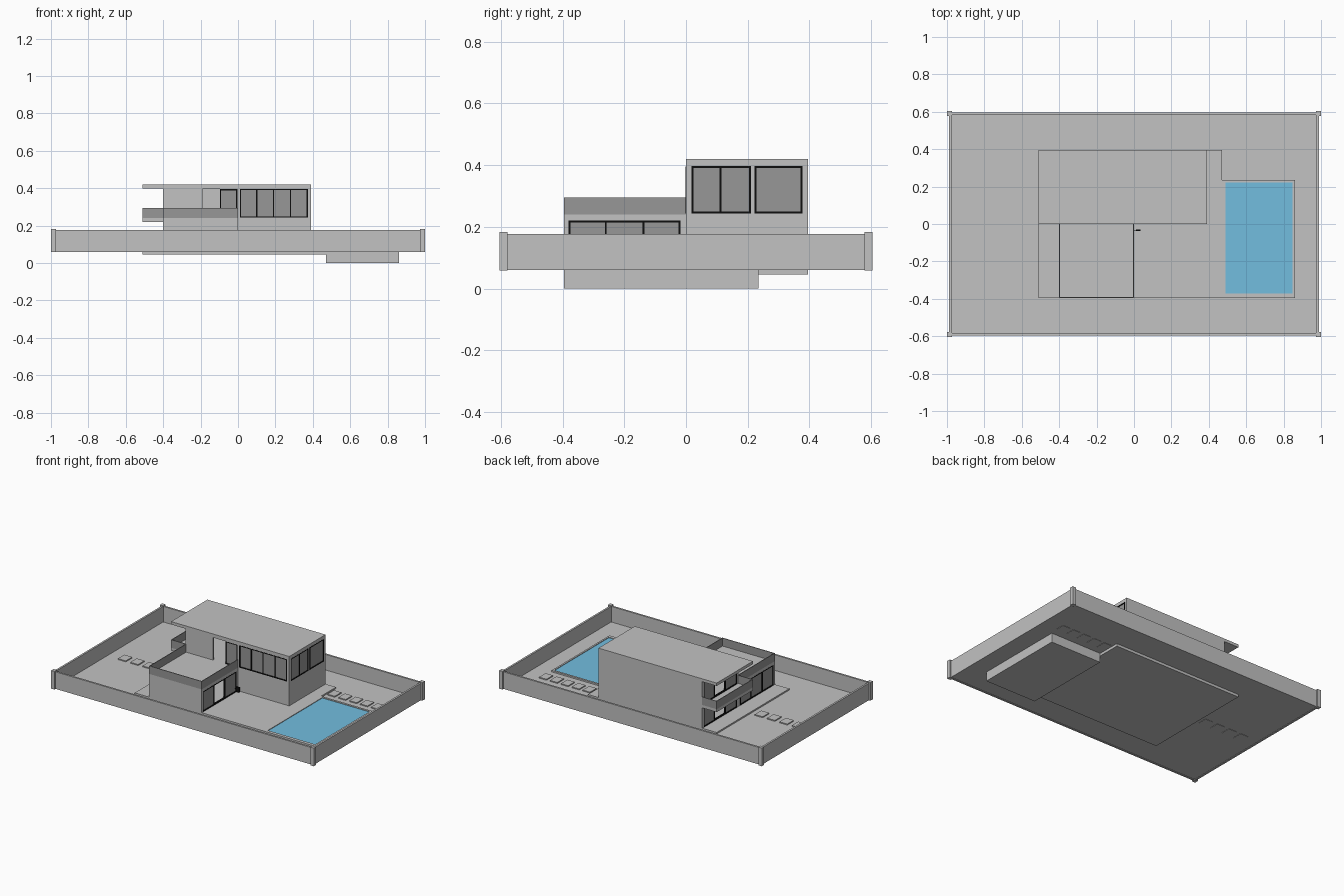
import bpy, bmesh

if "Cube" in bpy.data.objects:
    bpy.data.objects.remove(bpy.data.objects["Cube"])


def material(name, rgb):
    m = bpy.data.materials.new(name)
    m.diffuse_color = (*rgb, 1)
    m.use_nodes = True
    m.node_tree.nodes["Principled BSDF"].inputs["Base Color"].default_value = m.diffuse_color
    return m


GREY = material("plaster_grey", (0.54, 0.54, 0.54))
GLASS = material("smoked_glass", (0.31, 0.31, 0.31))
BLACK = material("black_frame", (0.004, 0.004, 0.004))
WATER = material("pool_blue", (0.17, 0.51, 0.74))


def boxes(name, mat, items):
    """One object made of boxes given as (x0, x1, y0, y1, z0, z1)."""
    bm = bmesh.new()
    for x0, x1, y0, y1, z0, z1 in items:
        vs = bmesh.ops.create_cube(bm, size=1)["verts"]
        for v in vs:
            v.co.x = x1 if v.co.x > 0 else x0
            v.co.y = y1 if v.co.y > 0 else y0
            v.co.z = z1 if v.co.z > 0 else z0
    me = bpy.data.meshes.new(name)
    bm.to_mesh(me)
    bm.free()
    me.materials.append(mat)
    ob = bpy.data.objects.new(name, me)
    bpy.context.collection.objects.link(ob)
    return ob


def oriented(axis, a0, a1, d0, d1, z0, z1):
    """Box running along x or y, with d as its depth across."""
    return (a0, a1, d0, d1, z0, z1) if axis == "x" else (d0, d1, a0, a1, z0, z1)


def wall(name, axis, span, depth, zs, holes=()):
    """Wall with rectangular holes (a0, a1, z0, z1), sorted along the wall."""
    out, a = [], span[0]
    for h0, h1, hz0, hz1 in holes:
        out.append(oriented(axis, a, h0, *depth, *zs))
        if hz0 > zs[0]:
            out.append(oriented(axis, h0, h1, *depth, zs[0], hz0))
        if hz1 < zs[1]:
            out.append(oriented(axis, h0, h1, *depth, hz1, zs[1]))
        a = h1
    out.append(oriented(axis, a, span[1], *depth, *zs))
    boxes(name, GREY, out)


def window(name, axis, depth, posts, z0, z1, opened=()):
    """Black frame with a post at each position and glass between posts."""
    d0, d1 = depth
    mid, t = (d0 + d1) / 2, 0.006
    bars = [oriented(axis, posts[0], posts[-1], d0, d1, z0, z0 + t),
            oriented(axis, posts[0], posts[-1], d0, d1, z1 - t, z1)]
    panes = []
    for i, p in enumerate(posts):
        s = min(max(p - t / 2, posts[0]), posts[-1] - t)
        bars.append(oriented(axis, s, s + t, d0, d1, z0, z1))
        if i + 1 < len(posts) and i not in opened:
            panes.append(oriented(axis, p, posts[i + 1], mid - .002, mid + .002, z0 + t, z1 - t))
    boxes(name + "_frame", BLACK, bars)
    boxes(name + "_glass", GLASS, panes)


# Plot: ground, boundary walls and corner posts
boxes("ground", GREY, [(-.98, .98, -.585, .585, .063, .07)])
boxes("boundary_wall", GREY,
      [(-.985, .985, *sorted((s * .582, s * .595)), .06, .177) for s in (-1, 1)] +
      [(*sorted((s * .977, s * .99)), -.59, .59, .06, .177) for s in (-1, 1)])
boxes("corner_posts", GREY,
      [(*sorted((sx * .974, sx)), *sorted((sy * .578, sy * .604)), .058, .183)
       for sx in (-1, 1) for sy in (-1, 1)])

# Stepping stones on both sides
boxes("stepping_stones", GREY,
      [(x - .03, x + .03, -.035, .035, .061, .077) for x in (-.86 + .094 * i for i in range(4))] +
      [(x - .028, x + .028, .285, .355, .061, .077) for x in (.51 + .083 * i for i in range(5))])

# House foundation and swimming pool
boxes("foundation", GREY, [(-.51, .47, -.395, .395, .045, .08)])
boxes("pool_basin", GREY, [
    (.47, .86, -.395, .235, 0, .02),
    (.47, .488, -.395, .235, .02, .08), (.848, .86, -.395, .235, .02, .08),
    (.488, .848, -.395, -.372, .02, .08), (.488, .848, .221, .235, .02, .08)])
boxes("pool_water", WATER, [(.488, .848, -.372, .221, .068, .076)])

# Slabs: upper floor with balcony, wing roof terrace, main roof
boxes("floor_slab", GREY, [(-.51, .39, 0, .395, .22, .24), (-.40, 0, -.395, 0, .22, .24)])
boxes("main_roof", GREY, [(-.51, .39, 0, .395, .40, .42)])

T = .012
LEFT, RIGHT, WING_RIGHT = (-.40, -.40 + T), (.39 - T, .39), (-T, 0)
LOW, HIGH = (.08, .22), (.24, .40)
sideways = [.018, .138, .26, .377]
wing_posts = [-.38, -.26, -.138, -.018]

# Plain walls
wall("back_wall_lower", "x", (-.40, .39), (.395 - T, .395), LOW)
wall("back_wall_upper", "x", (-.40, .39), (.395 - T, .395), HIGH)
wall("front_wall_lower", "x", (0, .39), (0, T), LOW)
wall("right_wall_lower", "y", (0, .395), RIGHT, LOW)
wall("wing_front_wall", "x", (-.40, 0), (-.395, -.395 + T), LOW)

# Walls with openings
wall("front_wall_upper", "x", (-.40, .39), (0, T), HIGH,
     [(-.19, -.004, .24, .395), (.01, .373, .243, .396)])
wall("right_wall_upper", "y", (0, .395), RIGHT, HIGH,
     [(.018, .21, .243, .397), (.222, .377, .243, .397)])
wall("left_wall_upper", "y", (0, .395), LEFT, HIGH, [(.018, .377, .24, .395)])
wall("left_wall_lower", "y", (0, .395), LEFT, LOW, [(.018, .377, .08, .22)])
wall("wing_left_wall", "y", (-.395, 0), LEFT, LOW, [(-.38, -.018, .08, .22)])
wall("wing_right_wall", "y", (-.395, 0), WING_RIGHT, LOW, [(-.38, -.018, .08, .22)])

# Windows and sliding doors
window("terrace_door", "x", (0, T), [-.097, -.004], .24, .395)
window("front_window", "x", (-.001, T), [.01, .10, .19, .28, .373], .243, .396)
window("right_window_front", "y", (.39 - T, .391), [.018, .112, .21], .243, .397)
window("right_window_back", "y", (.39 - T, .391), [.222, .377], .243, .397)
window("balcony_door", "y", (-.401, -.40 + T), sideways, .24, .395, (1,))
window("left_door", "y", (-.401, -.40 + T), sideways, .08, .22, (1,))
window("wing_left_window", "y", (-.401, -.40 + T), wing_posts, .08, .22)
window("wing_right_door", "y", (-T, .001), wing_posts, .08, .22, (1,))

# Door handle beside the wing
boxes("door_handle", BLACK, [(.012, .034, -.037, -.029, .09, .125), (0, .014, -.035, -.031, .105, .11)])

# Glass parapets of the terrace and balcony
G = .005
boxes("terrace_parapet", GLASS, [
    (-.40, 0, -.395, -.395 + G, .24, .295),
    (-.40, -.40 + G, -.395, 0, .24, .295), (-G, 0, -.395, 0, .24, .295)])
boxes("balcony_parapet", GLASS, [
    (-.51, -.51 + G, 0, .395, .24, .295),
    (-.51, -.40, 0, G, .24, .295), (-.51, -.40, .395 - G, .395, .24, .295)])
